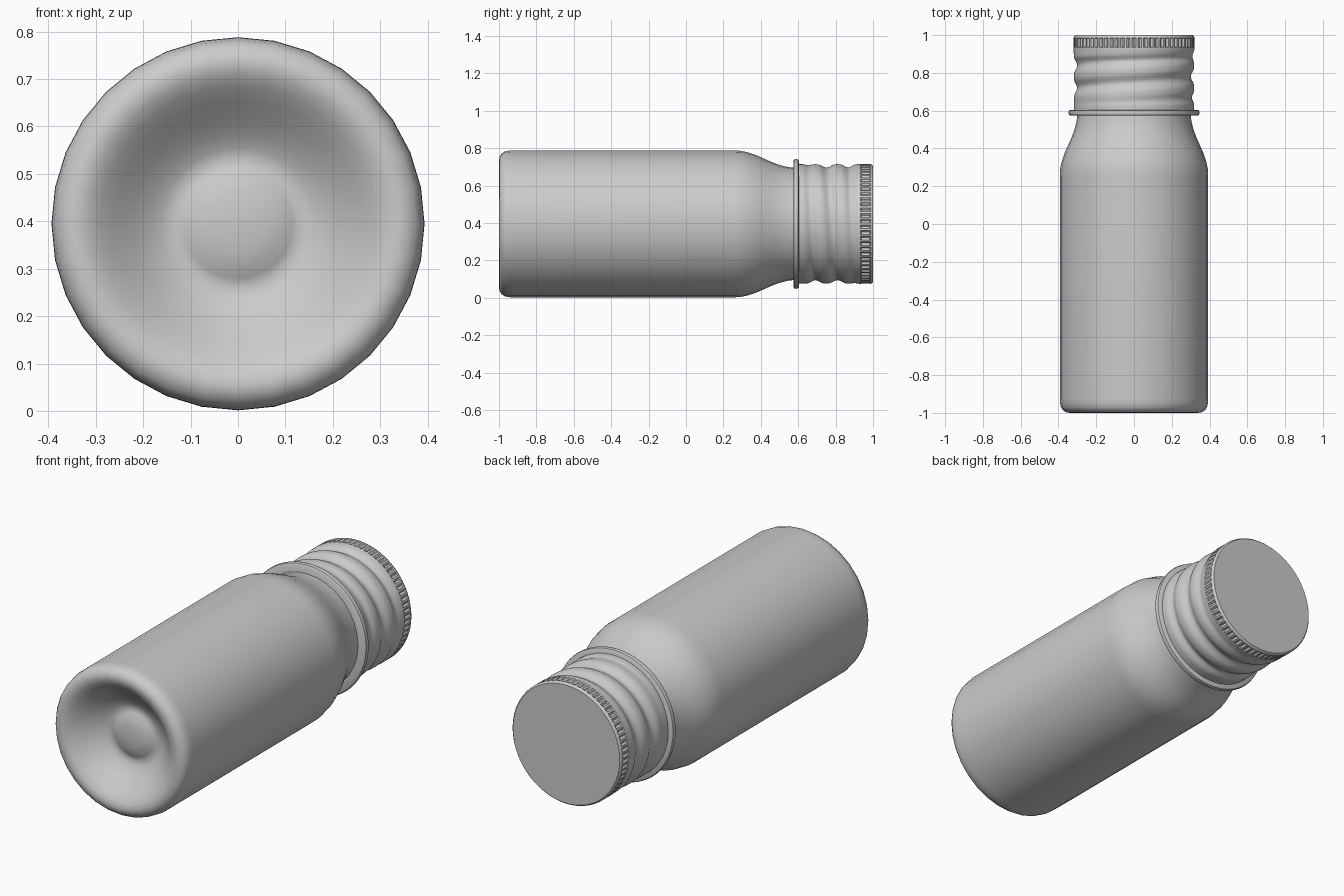
import bpy, bmesh, math

if "Cube" in bpy.data.objects:
    bpy.data.objects.remove(bpy.data.objects["Cube"])

CZ = 0.395  # height of the bottle axis, which runs along y


def revolve(name, profile, segs, radius=lambda r, y, t: r, angle=40):
    """Spin (radius, y) points around the y axis; zero radius closes to a pole."""
    bm = bmesh.new()
    rings = []
    for r, y in profile:
        if r == 0:
            rings.append([bm.verts.new((0, y, CZ))] * segs)
            continue
        ring = []
        for i in range(segs):
            t = 2 * math.pi * i / segs
            rr = radius(r, y, t)
            ring.append(bm.verts.new((rr * math.sin(t), y, CZ + rr * math.cos(t))))
        rings.append(ring)
    for a, b in zip(rings, rings[1:]):
        for i in range(segs):
            j = (i + 1) % segs
            quad = list(dict.fromkeys((a[i], a[j], b[j], b[i])))
            bm.faces.new(quad)
    bmesh.ops.recalc_face_normals(bm, faces=bm.faces)
    mesh = bpy.data.meshes.new(name)
    bm.to_mesh(mesh)
    bm.free()
    obj = bpy.data.objects.new(name, mesh)
    bpy.context.collection.objects.link(obj)
    bpy.ops.object.select_all(action='DESELECT')
    obj.select_set(True)
    bpy.context.view_layer.objects.active = obj
    bpy.ops.object.shade_smooth_by_angle(angle=math.radians(angle))
    return obj


# Bottle body: domed-in base with a central button, straight wall, shoulder, neck
revolve("bottle_body", [
    (0, -0.893), (0.045, -0.892), (0.065, -0.888), (0.09, -0.884), (0.115, -0.871),
    (0.135, -0.864), (0.16, -0.872), (0.19, -0.889), (0.225, -0.918), (0.26, -0.95),
    (0.29, -0.977), (0.315, -0.993), (0.338, -1.0), (0.358, -0.997), (0.376, -0.986),
    (0.387, -0.97), (0.392, -0.945), (0.393, -0.92), (0.393, 0.25), (0.391, 0.29),
    (0.383, 0.33), (0.368, 0.375), (0.35, 0.415), (0.332, 0.455), (0.315, 0.50),
    (0.304, 0.545), (0.299, 0.585)], 32)

# Neck support ring
revolve("neck_ring", [
    (0.28, 0.574), (0.338, 0.574), (0.344, 0.578), (0.347, 0.589),
    (0.344, 0.600), (0.338, 0.604), (0.28, 0.604)], 64)

# Screw cap: helical thread relief and a knurled band near the top
PITCH, RIBS, CAP_SEGS = 0.12, 66, 198


def ramp(v, a, b):
    return min(1, max(0, (v - a) / (b - a)))


def cap_radius(r, y, t):
    if r < 0.3:
        return r
    groove = (0.5 + 0.5 * math.cos(2 * math.pi * (y - 0.75) / PITCH - t)) ** 1.5
    fade = ramp(y, 0.63, 0.68) * (1 - ramp(y, 0.87, 0.92))
    r -= 0.018 * groove * fade
    if 0.935 < y < 0.985 and round(t * CAP_SEGS / (2 * math.pi)) % 3 == 0:
        r -= 0.008
    return r


wall = [(0.319, 0.602 + 0.3 * i / 40) for i in range(41)]
revolve("screw_cap", [(0.28, 0.602)] + wall + [
    (0.32, 0.925), (0.32, 0.934), (0.32, 0.938), (0.32, 0.982), (0.32, 0.986),
    (0.318, 0.994), (0.312, 1.0), (0, 1.0)], CAP_SEGS, cap_radius, 35)
